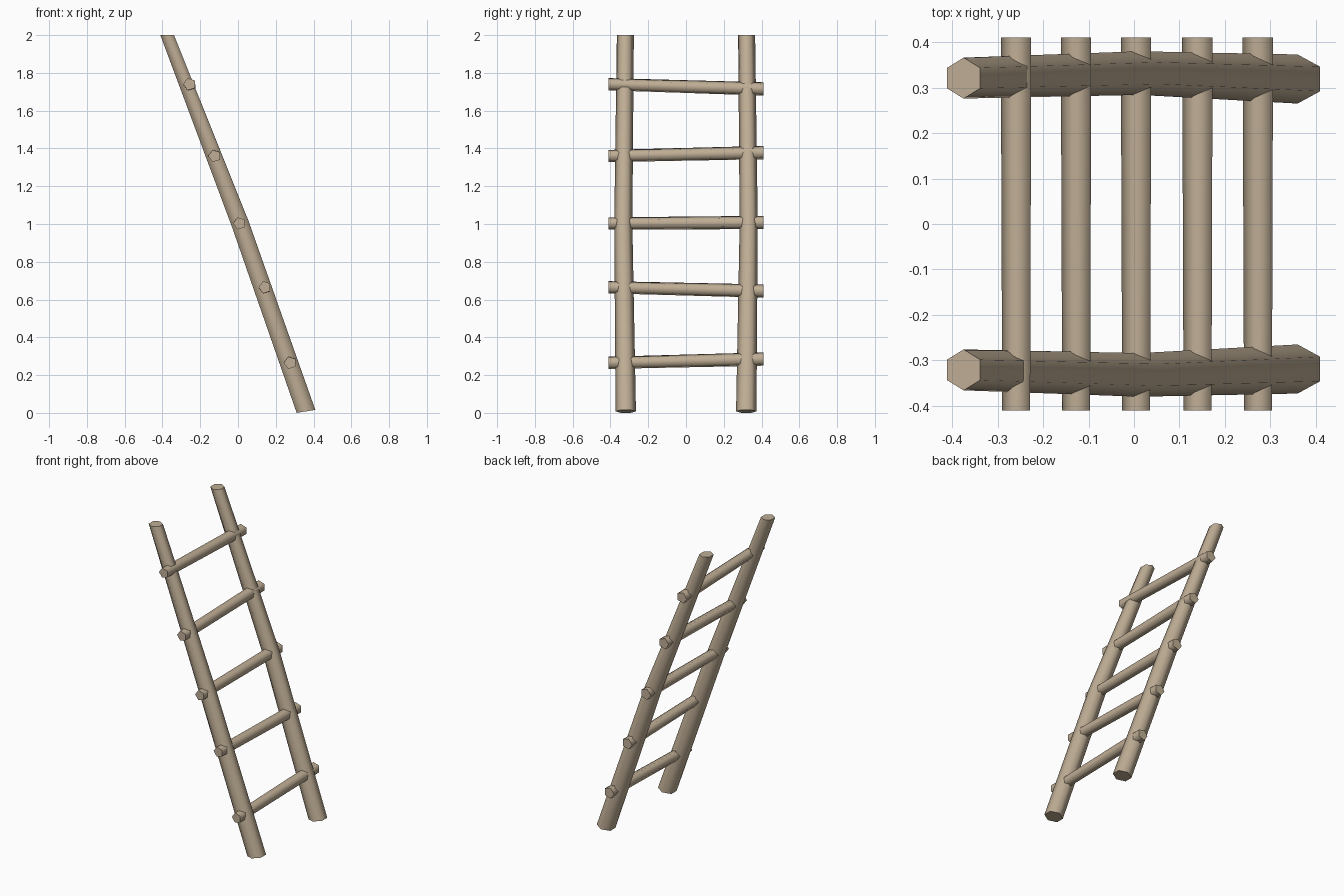
import bpy, bmesh
from math import sin, cos, tau
from mathutils import Vector

cube = bpy.data.objects.get("Cube")
if cube:
    bpy.data.objects.remove(cube)

wood = bpy.data.materials.new("pale_wood")
wood.use_nodes = True
colour = (0.52, 0.42, 0.30, 1)
wood.diffuse_color = colour
bsdf = wood.node_tree.nodes["Principled BSDF"]
bsdf.inputs["Base Color"].default_value = colour
bsdf.inputs["Roughness"].default_value = 0.9


def pole(name, sides, rings):
    """Loft rings of (centre, u axis, v axis), smooth along the sides, sharp at the ends."""
    bm = bmesh.new()
    loops = []
    for centre, u, v in rings:
        loops.append([bm.verts.new(Vector(centre) + Vector(u) * cos(tau * k / sides)
                                   + Vector(v) * sin(tau * k / sides)) for k in range(sides)])
    for a, b in zip(loops, loops[1:]):
        for k in range(sides):
            j = (k + 1) % sides
            bm.faces.new((a[k], a[j], b[j], b[k])).smooth = True
    for loop in (loops[0], loops[-1]):
        for edge in bm.faces.new(loop).edges:
            edge.smooth = False
    bmesh.ops.recalc_face_normals(bm, faces=bm.faces[:])
    mesh = bpy.data.meshes.new(name)
    bm.to_mesh(mesh)
    bm.free()
    mesh.materials.append(wood)
    obj = bpy.data.objects.new(name, mesh)
    bpy.context.collection.objects.link(obj)


# Hexagonal side rails, slightly bent at mid height and thinner toward the top
for name, side in (("front_rail", -1), ("back_rail", 1)):
    rings = []
    for x, y, z, radius, width, rise in ((0.36, 0.319, 0.008, 0.054, 0.057, 0.009),
                                         (0.012, 0.332, 1.0, 0.048, 0.05, 0.02),
                                         (-0.375, 0.321, 2.0, 0.045, 0.042, 0)):
        rings.append(((x, side * y, z), (0, radius, 0), (width, 0, rise)))
    pole(name, 6, rings)

# Five-sided rungs, each a little crooked and thicker at the back
rungs = ((0.276, 0.265, 0.285), (0.143, 0.665, 0.645), (0.008, 1.003, 1.008),
         (-0.124, 1.36, 1.378), (-0.256, 1.74, 1.715))
for i, (x, z_front, z_back) in enumerate(rungs, 1):
    pole(f"rung_{i}", 5, [((x, y, z), (-r, 0, 0), (0, 0, r))
                          for y, z, r in ((-0.41, z_front, 0.034), (0.41, z_back, 0.037))])
